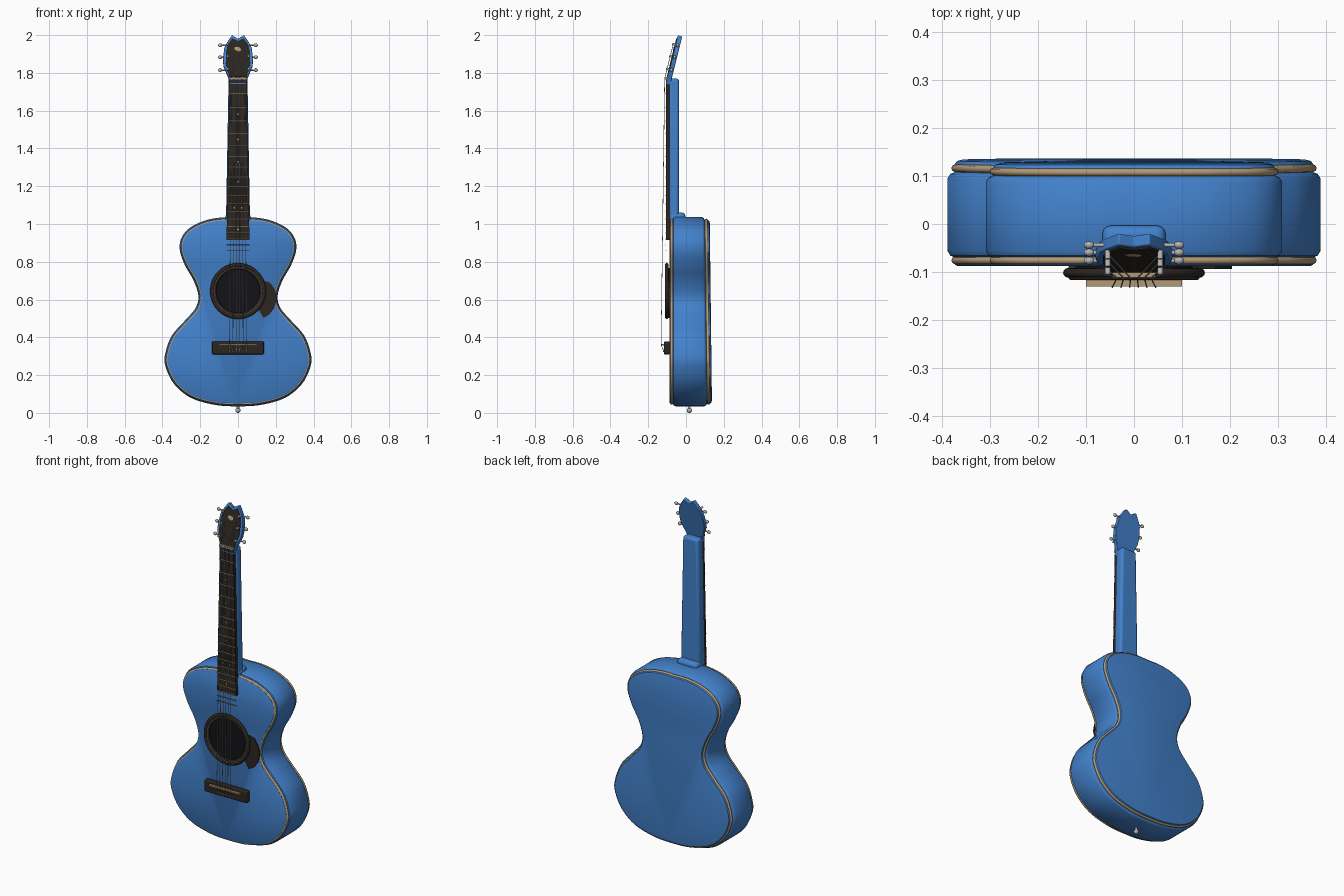
import bpy, bmesh, math
from mathutils import Matrix, Vector

cube = bpy.data.objects.get("Cube")
if cube:
    bpy.data.objects.remove(cube)


def material(name, r, g, b):
    m = bpy.data.materials.new(name)
    m.use_nodes = True
    m.diffuse_color = (r, g, b, 1)
    m.node_tree.nodes["Principled BSDF"].inputs["Base Color"].default_value = (r, g, b, 1)
    return m


BLUE = material("blue_lacquer", 0.055, 0.22, 0.6)
DARK = material("dark_wood", 0.025, 0.019, 0.015)
BLACK = material("black", 0.006, 0.006, 0.009)
CREAM = material("cream_trim", 0.45, 0.32, 0.18)
STEEL = material("steel", 0.45, 0.45, 0.45)
FACE_FRONT = Matrix.Rotation(math.pi / 2, 4, 'X')


def finish(obj, name, mat, bevel=0, angle=35):
    obj.name = name
    obj.data.materials.clear()
    obj.data.materials.append(mat)
    bpy.ops.object.select_all(action='DESELECT')
    obj.select_set(True)
    bpy.context.view_layer.objects.active = obj
    if bevel:
        mod = obj.modifiers.new("Bevel", 'BEVEL')
        mod.width, mod.segments = bevel, 3
    bpy.ops.object.shade_smooth_by_angle(angle=math.radians(angle))
    return obj


def from_bmesh(bm, name, mat, bevel=0):
    bmesh.ops.recalc_face_normals(bm, faces=bm.faces)
    mesh = bpy.data.meshes.new(name)
    bm.to_mesh(mesh)
    bm.free()
    obj = bpy.data.objects.new(name, mesh)
    bpy.context.collection.objects.link(obj)
    return finish(obj, name, mat, bevel)


def loft(rings, name, mat, bevel=0):
    """Skin closed rings of points and cap both ends."""
    bm = bmesh.new()
    loops = [[bm.verts.new(p) for p in ring] for ring in rings]
    for a, b in zip(loops, loops[1:]):
        for i in range(len(a)):
            j = (i + 1) % len(a)
            bm.faces.new((a[i], a[j], b[j], b[i]))
    bm.faces.new(loops[0])
    bm.faces.new(loops[-1])
    return from_bmesh(bm, name, mat, bevel)


def block(name, mat, y, z, w_low, w_high=None, bevel=0):
    """Box between y and z limits whose half width may taper upwards."""
    w_high = w_high or w_low
    rings = [[(-w, y[0], h), (w, y[0], h), (w, y[1], h), (-w, y[1], h)]
             for w, h in ((w_low, z[0]), (w_high, z[1]))]
    return loft(rings, name, mat, bevel)


def plate(outline, y0, y1, name, mat, matrix=Matrix(), bevel=0):
    """Prism from an (x, z) outline."""
    rings = [[matrix @ Vector((x, y, z)) for x, z in outline] for y in (y0, y1)]
    return loft(rings, name, mat, bevel)


def rod(name, mat, start, end, radius, sides=16):
    a, b = Vector(start), Vector(end)
    bpy.ops.mesh.primitive_cylinder_add(
        vertices=sides, radius=radius, depth=(b - a).length, location=(a + b) / 2,
        rotation=(b - a).to_track_quat('Z', 'Y').to_euler())
    return finish(bpy.context.object, name, mat)


def ball(name, mat, location, scale):
    bpy.ops.mesh.primitive_uv_sphere_add(segments=16, ring_count=10, radius=1, location=location)
    bpy.context.object.scale = scale
    return finish(bpy.context.object, name, mat, angle=60)


def ring(name, mat, y, z, major, minor):
    bpy.ops.mesh.primitive_torus_add(
        major_radius=major, minor_radius=minor, major_segments=64, minor_segments=12,
        location=(0, y, z), rotation=FACE_FRONT.to_euler())
    return finish(bpy.context.object, name, mat, angle=60)


def tube(name, mat, points, radius, closed=False):
    curve = bpy.data.curves.new(name, 'CURVE')
    curve.dimensions = '3D'
    curve.bevel_depth, curve.bevel_resolution = radius, 2
    curve.use_fill_caps = not closed
    spline = curve.splines.new('POLY')
    spline.points.add(len(points) - 1)
    for sp, p in zip(spline.points, points):
        sp.co = (*p, 1)
    spline.use_cyclic_u = closed
    obj = bpy.data.objects.new(name, curve)
    bpy.context.collection.objects.link(obj)
    bpy.ops.object.select_all(action='DESELECT')
    obj.select_set(True)
    bpy.context.view_layer.objects.active = obj
    bpy.ops.object.convert(target='MESH')
    return finish(bpy.context.object, name, mat, angle=60)


def mirrored(half):
    return half + [(-x, z) for x, z in reversed(half) if x > 0]


def smooth_loop(points, steps=6):
    """Closed Catmull-Rom curve through the points."""
    pts, out = [Vector(p) for p in points], []
    n = len(pts)
    for i in range(n):
        a, b, c, d = (pts[(i + k) % n] for k in (-1, 0, 1, 2))
        for s in range(steps):
            t = s / steps
            out.append(b + (c - a) * t / 2 + (a - b * 2.5 + c * 2 - d / 2) * t ** 2
                       + (b * 1.5 - a / 2 - c * 1.5 + d / 2) * t ** 3)
    return out


# Body: waisted outline, rounded sides, stepped edges and a slightly tapered back
half_body = [(0, .035), (.12, .042), (.25, .08), (.34, .155), (.385, .25), (.384, .32),
             (.35, .41), (.28, .49), (.225, .555), (.21, .62), (.235, .70), (.28, .78),
             (.308, .86), (.3, .925), (.255, .98), (.17, 1.02), (.08, 1.035), (0, 1.035)]
outline = smooth_loop(mirrored(half_body))


def body_ring(y, inset):
    pts = []
    for i, p in enumerate(outline):
        tangent = (outline[(i + 1) % len(outline)] - outline[i - 1]).normalized()
        q = p + Vector((-tangent.y, tangent.x)) * inset
        taper = .012 * (.25 - q.y) if y > 0 else 0
        pts.append((q.x, y + taper, q.y))
    return pts


section = [(-.088, .021), (-.085, .016), (-.07, .016), (-.066, .006), (-.056, 0),
           (.096, 0), (.105, .006), (.109, .016), (.126, .016), (.132, .02), (.135, .032)]
loft([body_ring(y, inset) for y, inset in section], "body", BLUE)
tube("front_binding", CREAM, body_ring(-.076, .016), .008, True)
tube("back_binding", CREAM, body_ring(.117, .016), .008, True)
rod("end_pin_shaft", STEEL, (0, .018, .01), (0, .018, .05), .007)
ball("end_pin", STEEL, (0, .018, .013), (.014, .014, .013))

# Sound hole and rosette
HOLE_Z = .645
rod("sound_hole", BLACK, (0, -.086, HOLE_Z), (0, -.092, HOLE_Z), .122, 64)
ring("rosette_outer", DARK, -.102, HOLE_Z, .138, .01)
ring("rosette_line", CREAM, -.1, HOLE_Z, .128, .005)
ring("rosette_inner", DARK, -.1, HOLE_Z, .121, .006)

# Pickguard hugging the rosette
guard = [(.147 * math.cos(a), HOLE_Z + .147 * math.sin(a))
         for a in (math.radians(-42 + 8 * i) for i in range(9))]
guard += [(.135, .7), (.17, .69), (.197, .65), (.205, .605), (.192, .555), (.165, .52), (.135, .503)]
plate(guard, -.087, -.094, "pickguard", DARK)

# Bridge, saddle and bridge pins
block("bridge", DARK, (-.117, -.086), (.31, .378), .137, bevel=.006)
block("saddle", CREAM, (-.13, -.115), (.356, .364), .1)
for i in range(6):
    x = (i - 2.5) * .018
    ball("bridge_pin", CREAM, (x, -.118, .326), (.004, .004, .004))

# Neck, heel, fretboard and nut
block("neck", BLUE, (-.09, -.037), (1.0, 1.77), .064, .05, bevel=.014)
block("heel", BLUE, (-.088, -.003), (1.0, 1.06), .066, bevel=.018)
block("fretboard", DARK, (-.106, -.086), (.915, 1.77), .061, .044)
block("nut", CREAM, (-.112, -.086), (1.765, 1.777), .045)

# Frets follow the equal-tempered spacing
SADDLE_Z, SCALE = .36, 1.41


def fret_z(n):
    return SADDLE_Z + SCALE * 2 ** (-n / 12)


for n in range(1, 19):
    z = fret_z(n)
    w = .044 + .017 * (1.77 - z) / .855
    rod("fret", CREAM, (-w, -.107, z), (w, -.107, z), .0025, 8)
for n in (3, 5, 7, 9, 12, 15):
    z = (fret_z(n) + fret_z(n - 1)) / 2
    for x in ((-.02, .02) if n == 12 else (0,)):
        rod("fret_marker", CREAM, (x, -.1, z), (x, -.107, z), .005)

# Headstock leaning back, with a dark face and an oval inlay
HEAD = Matrix.Translation((0, -.105, 1.75)) @ Matrix.Rotation(-.243, 4, 'X')
head_half = [(.045, -.01), (.052, .03), (.077, .09), (.08, .13), (.072, .19),
             (.06, .215), (.032, .2575), (0, .238)]
face_half = [(.046, .03), (.065, .1), (.064, .165), (.052, .208), (.03, .24), (0, .225)]
plate(mirrored(head_half), 0, .024, "headstock", BLUE, HEAD, .003)
plate(mirrored(face_half), -.004, .002, "headstock_face", DARK, HEAD)
inlay = ball("headstock_inlay", CREAM, HEAD @ Vector((0, -.004, .18)), (.02, .002, .012))
inlay.rotation_euler = (-.243, .3, 0)

# Tuners and strings, three to a side
for side in (-1, 1):
    for k, u in enumerate((.07, .14, .205)):
        at = lambda x, y: HEAD @ Vector((side * x, y, u))
        rod("tuner_post", STEEL, at(.055, 0), at(.055, -.018), .006)
        rod("tuner_shaft", STEEL, at(.055, .012), at(.092, .012), .004)
        ball("tuner_button", STEEL, at(.094, .012), (.011, .008, .01))
        x = side * (2.5 - k) * .018
        tube("string", STEEL, [(x, -.117, .326), (x, -.132, SADDLE_Z),
                               (x * .8, -.113, 1.771), at(.05, -.012)], .0015)
